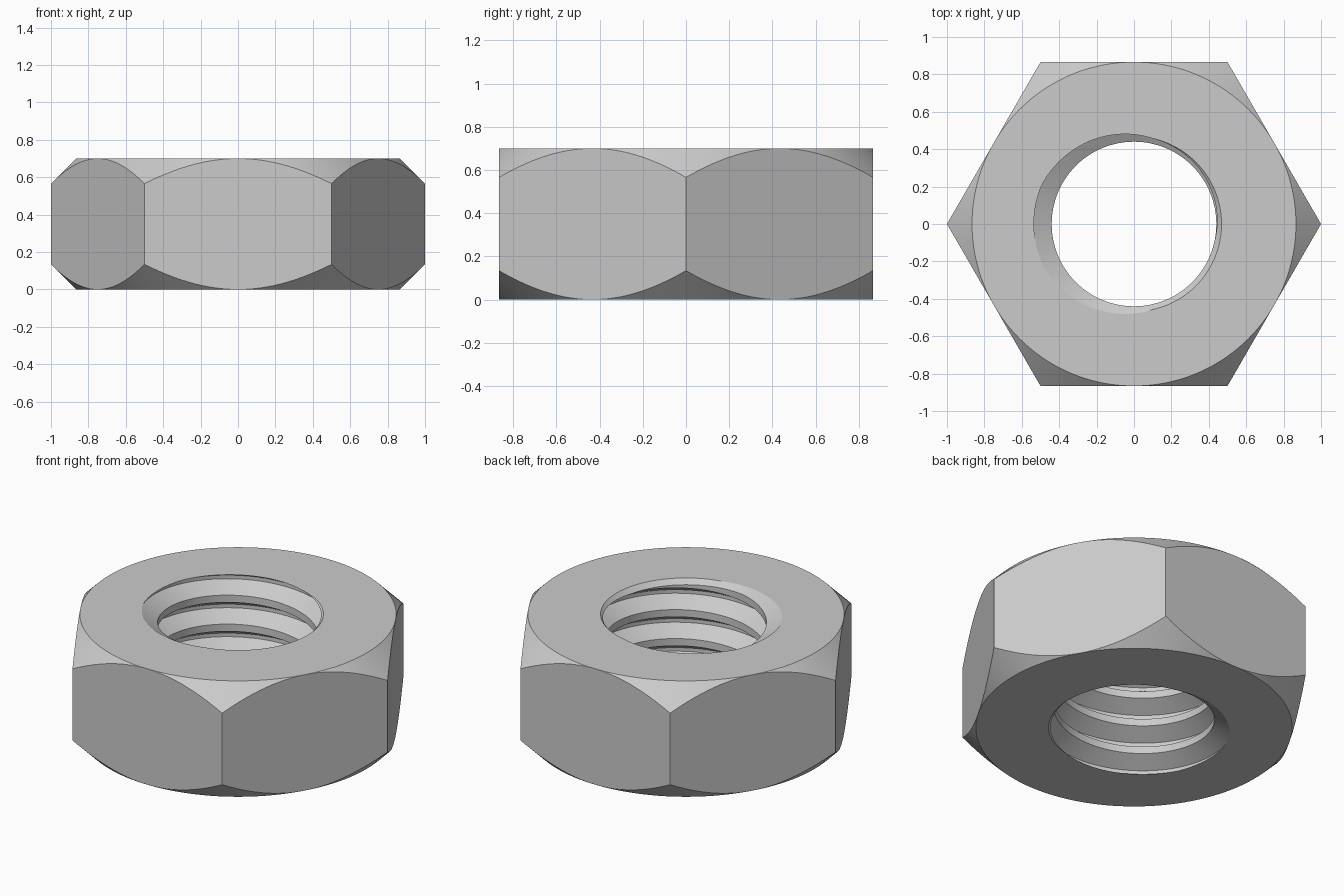
import bpy, bmesh, math

cube = bpy.data.objects.get("Cube")
if cube:
    bpy.data.objects.remove(cube, do_unlink=True)

HEIGHT = 0.70
FLAT = math.sqrt(3) / 2      # centre to the middle of a side
MINOR, MAJOR = 0.44, 0.535   # thread crest and root radii
PITCH = 0.175
RIM = 0.468                  # countersink radius at each face
STEPS = 144
FLANK = (MAJOR - MINOR) * math.tan(math.radians(30))
ROOT = PITCH / 8


def thread_radius(offset):
    """Radius at an axial offset from the middle of a root."""
    d = abs((offset + PITCH / 2) % PITCH - PITCH / 2)
    t = min(max((d - ROOT / 2) / FLANK, 0), 1)
    return MAJOR + (MINOR - MAJOR) * t


def section(angle):
    """Closed radial section: thread upwards, then the chamfered outside downwards."""
    start = HEIGHT + PITCH * (angle - math.pi) / (2 * math.pi)
    breaks = (-ROOT / 2 - FLANK, -ROOT / 2, ROOT / 2, ROOT / 2 + FLANK)
    points = []
    for turn in range(-6, 3):
        for b in breaks:
            z = min(max(start + turn * PITCH + b, 0), HEIGHT)
            points.append((thread_radius(z - start), z))
    side = angle % (math.pi / 3) - math.pi / 6
    outer = FLAT / math.cos(side)
    drop = outer - FLAT
    return points + [(FLAT, HEIGHT), (outer, HEIGHT - drop), (outer, drop), (FLAT, 0)]


# Hexagonal body with the helical thread
bm = bmesh.new()
columns = []
for i in range(STEPS + 1):
    a = 2 * math.pi * i / STEPS
    columns.append([bm.verts.new((r * math.cos(a), r * math.sin(a), z)) for r, z in section(a)])
for left, right in zip(columns, columns[1:]):
    for j in range(len(left)):
        k = (j + 1) % len(left)
        bm.faces.new((left[j], left[k], right[k], right[j]))
bmesh.ops.remove_doubles(bm, verts=bm.verts, dist=0.00002)
bmesh.ops.recalc_face_normals(bm, faces=bm.faces)
mesh = bpy.data.meshes.new("hex_nut")
bm.to_mesh(mesh)
bm.free()
nut = bpy.data.objects.new("hex_nut", mesh)
bpy.context.collection.objects.link(nut)

steel = bpy.data.materials.new("light_grey_steel")
steel.use_nodes = True
steel.diffuse_color = (0.6, 0.6, 0.6, 1)
steel.node_tree.nodes["Principled BSDF"].inputs["Base Color"].default_value = (0.6, 0.6, 0.6, 1)
mesh.materials.append(steel)


def countersink(z, up):
    """Cut a shallow 45 degree cone into one end of the hole."""
    low, high = RIM - 0.2, RIM + 0.1
    bpy.ops.mesh.primitive_cone_add(
        vertices=STEPS, depth=high - low, location=(0, 0, z - 0.05 * up),
        radius1=low if up > 0 else high, radius2=high if up > 0 else low)
    cutter = bpy.context.object
    cutter.name = "countersink_cutter"
    cutter.hide_render = True
    cutter.data.materials.append(steel)
    mod = nut.modifiers.new("countersink", "BOOLEAN")
    mod.operation = "DIFFERENCE"
    mod.solver = "EXACT"
    mod.object = cutter
    bpy.ops.object.select_all(action="DESELECT")
    nut.select_set(True)
    bpy.context.view_layer.objects.active = nut
    bpy.ops.object.modifier_apply(modifier=mod.name)
    bpy.data.objects.remove(cutter, do_unlink=True)


countersink(HEIGHT, 1)
countersink(0, -1)
bpy.ops.object.shade_smooth_by_angle(angle=math.radians(25))
